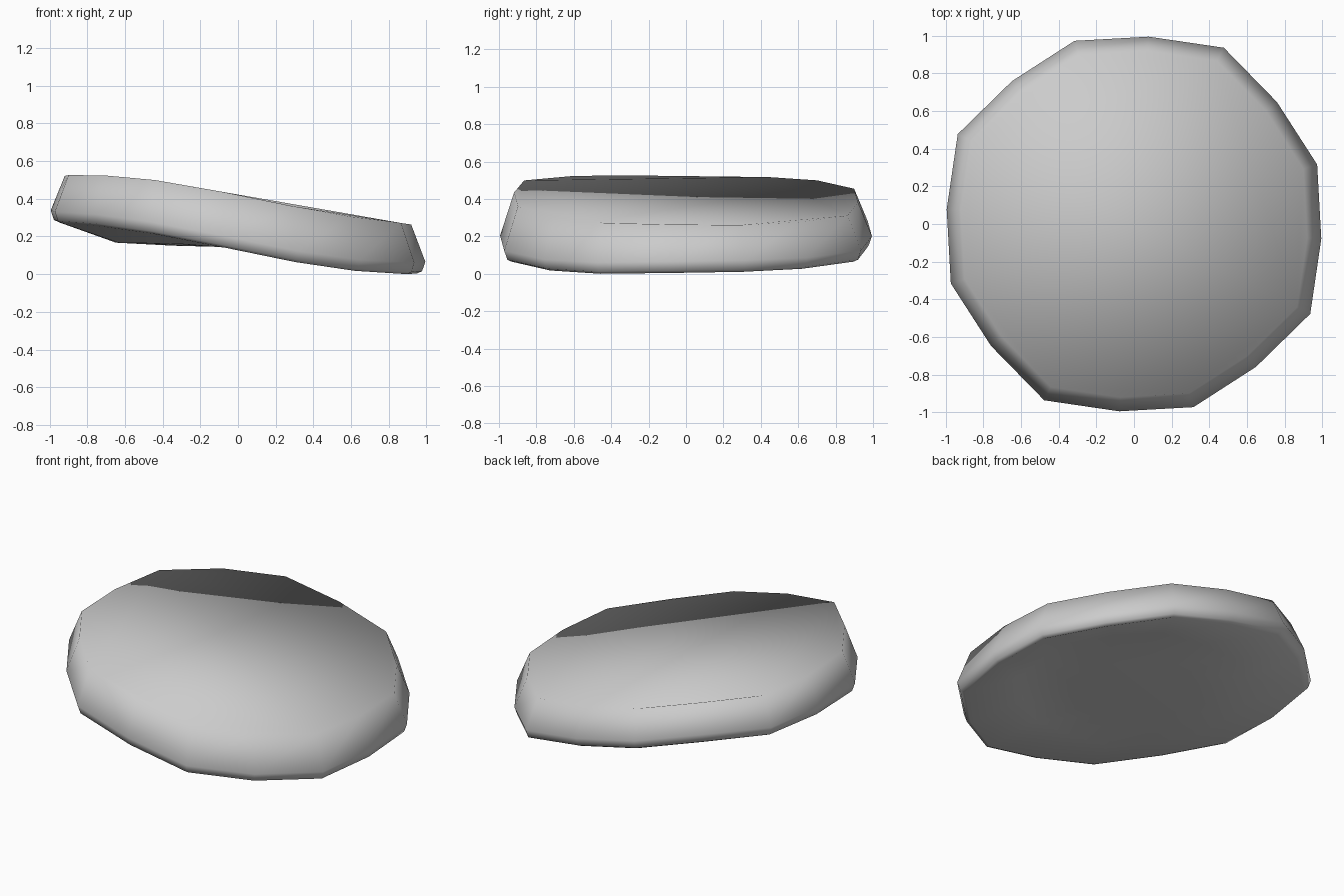
import bpy, bmesh
from math import sin, cos, pi, radians

if "Cube" in bpy.data.objects:
    bpy.data.objects.remove(bpy.data.objects["Cube"])

SIDES = 16


def lean(x):
    # gentle S-shaped tilt, high on the left and low on the right
    return -0.135 * sin(pi * max(-1, min(1, x)) / 2)


bm = bmesh.new()


def ring(radius, height, tilt=1.0, bulge=0.0, roll=0.0):
    verts = []
    for i in range(SIDES):
        a = radians(-4.5) + 2 * pi * i / SIDES
        # slightly squarish outline
        r = radius * (1.0, 1.025, 1.0, 1.053)[i % 4]
        x, y = r * cos(a), r * sin(a)
        z = height + tilt * lean(x) + bulge * (1 - min(1, x * x)) + roll * y
        verts.append(bm.verts.new((x, y, z)))
    return verts


def bridge(a, b):
    for i in range(SIDES):
        j = (i + 1) % SIDES
        bm.faces.new((a[i], a[j], b[j], b[i]))


# near-level underside inside a tilted rim, then the wall up to the top
profile = [ring(0.35, 0.14, 0.13),
           ring(0.65, 0.150, 0.13),
           ring(0.955, 0.138, 1, 0, 0.015),
           ring(0.98, 0.150, 1, 0, 0.015),
           ring(0.997, 0.20, 1, 0, 0.015),
           ring(0.922, 0.387, 0.97, 0.02, -0.012)]
for lower, upper in zip(profile, profile[1:]):
    bridge(lower, upper)
bm.faces.new(profile[0])
bm.faces.new(profile[-1])
bmesh.ops.recalc_face_normals(bm, faces=bm.faces)

for f in bm.faces:
    f.smooth = True
mesh = bpy.data.meshes.new("tilted_disc")
bm.to_mesh(mesh)
bm.free()
disc = bpy.data.objects.new("tilted_disc", mesh)
bpy.context.collection.objects.link(disc)

# rest the disc on the ground
low = min(v.co.z for v in mesh.vertices)
for v in mesh.vertices:
    v.co.z -= low
